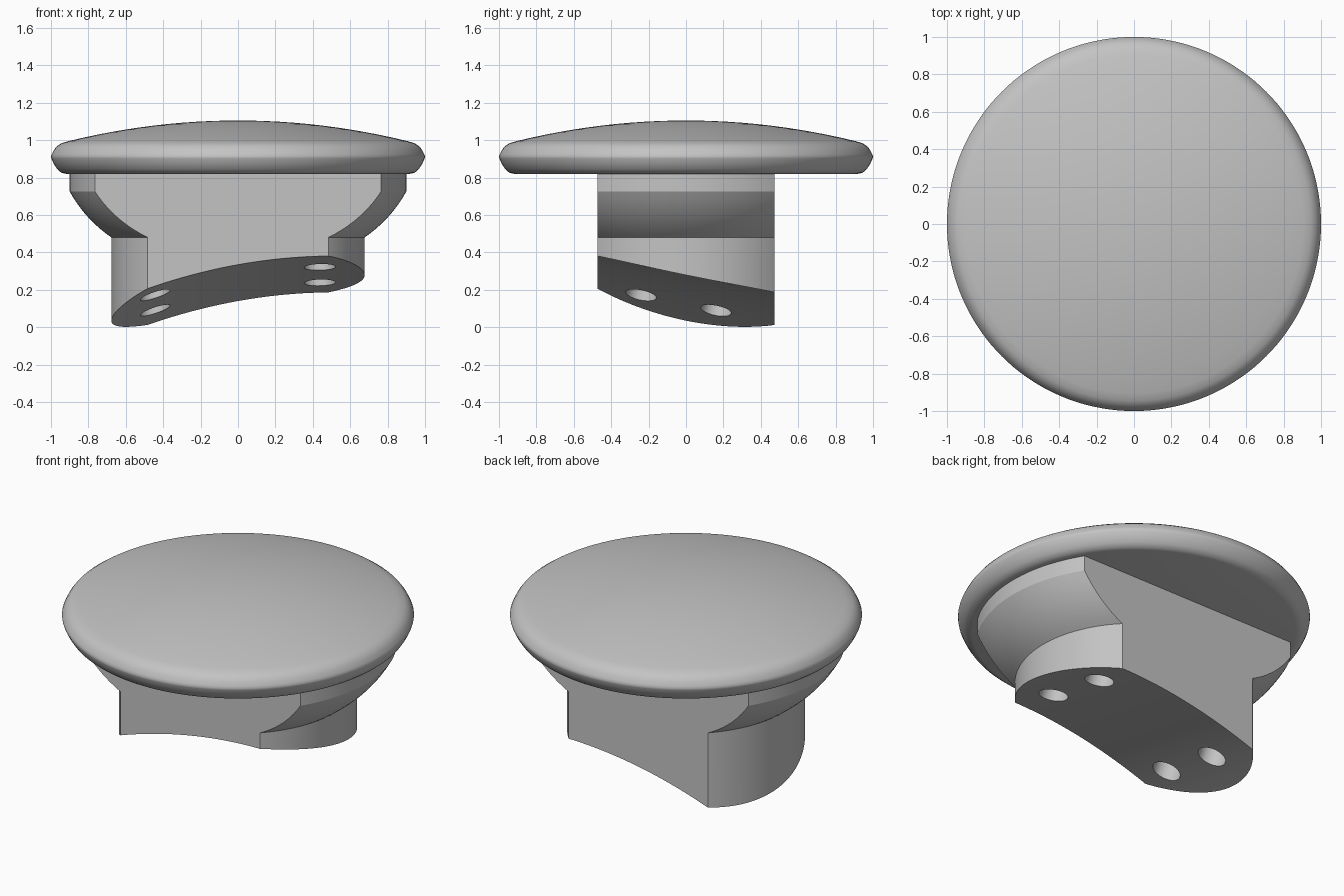
import bpy, bmesh, math
from mathutils import Vector

if "Cube" in bpy.data.objects:
    bpy.data.objects.remove(bpy.data.objects["Cube"])

grey = bpy.data.materials.new("plain grey")
grey.diffuse_color = (0.55, 0.55, 0.55, 1)
grey.use_nodes = True
grey.node_tree.nodes["Principled BSDF"].inputs["Base Color"].default_value = grey.diffuse_color


def make(name, bm):
    bmesh.ops.recalc_face_normals(bm, faces=bm.faces)
    me = bpy.data.meshes.new(name)
    bm.to_mesh(me)
    bm.free()
    me.materials.append(grey)
    ob = bpy.data.objects.new(name, me)
    bpy.context.collection.objects.link(ob)
    return ob


def lathe(name, profile, segs=144):
    """Closed solid of revolution; profile ends are on the axis (r = 0)."""
    bm = bmesh.new()
    rings = []
    for r, z in profile:
        n = 1 if r == 0 else segs
        rings.append([bm.verts.new((r * math.cos(2 * math.pi * i / segs),
                                    r * math.sin(2 * math.pi * i / segs), z))
                      for i in range(n)])
    for a, b in zip(rings, rings[1:]):
        for i in range(segs):
            j = (i + 1) % segs
            q = [a[i % len(a)], a[j % len(a)], b[j % len(b)], b[i % len(b)]]
            bm.faces.new(list(dict.fromkeys(q)))
    return make(name, bm)


def activate(ob):
    bpy.ops.object.select_all(action='DESELECT')
    ob.select_set(True)
    bpy.context.view_layer.objects.active = ob


def cut(ob, cutter):
    mod = ob.modifiers.new("cut", 'BOOLEAN')
    mod.operation = 'DIFFERENCE'
    mod.solver = 'EXACT'
    mod.object = cutter
    activate(ob)
    bpy.ops.object.modifier_apply(modifier=mod.name)
    bpy.data.objects.remove(cutter)


def smooth(ob, deg):
    activate(ob)
    bpy.ops.object.shade_smooth_by_angle(angle=math.radians(deg))


# Domed round cap with a softly rounded rim
rim = [(0.92, 0.82), (0.945, 0.826), (0.967, 0.845), (0.985, 0.873), (0.998, 0.902),
       (1.0, 0.913), (0.995, 0.926), (0.985, 0.946), (0.97, 0.966), (0.945, 0.983)]
dome = [(0.905 * (1 - i / 12), 1.105 - 0.11 * (1 - i / 12) ** 2) for i in range(12)]
cap = lathe("cap", [(0, 0.82)] + rim + dome + [(0, 1.105)])
smooth(cap, 40)

# Stem: turned body with a flared shoulder
A, C, B = Vector((0.677, 0.48)), Vector((0.8165, 0.5757)), Vector((0.9, 0.725))
flare = [tuple((1 - t) ** 2 * A + 2 * t * (1 - t) * C + t * t * B)
         for t in [i / 10 for i in range(11)]]
stem = lathe("stem", [(0, -0.3), (0.677, -0.3)] + flare + [(0.9, 0.83), (0, 0.83)])

# Flat front and back sides
bm = bmesh.new()
bm.from_mesh(stem.data)
for s in (1, -1):
    g = bm.verts[:] + bm.edges[:] + bm.faces[:]
    r = bmesh.ops.bisect_plane(bm, geom=g, plane_co=(0, s * 0.474, 0),
                               plane_no=(0, s, 0), clear_outer=True)
    edges = [e for e in r["geom_cut"] if isinstance(e, bmesh.types.BMEdge)]
    bmesh.ops.contextual_create(bm, geom=edges)
bmesh.ops.recalc_face_normals(bm, faces=bm.faces)
bm.to_mesh(stem.data)
bm.free()


# Sloping, hollow-curved underside
def under(x, y):
    return 0.237 + 0.18 * x - 0.205 * y - 0.175 * x * x


bm = bmesh.new()
N = 32
rows = []
for i in range(N + 1):
    x = -0.8 + 1.6 * i / N
    rows.append([bm.verts.new(p) for p in
                 ((x, -0.7, -0.6), (x, 0.7, -0.6), (x, 0.7, under(x, 0.7)),
                  (x, -0.7, under(x, -0.7)))])
for a, b in zip(rows, rows[1:]):
    for k in range(4):
        bm.faces.new((a[k], a[(k + 1) % 4], b[(k + 1) % 4], b[k]))
bm.faces.new(rows[0])
bm.faces.new(rows[-1])
cut(stem, make("underside_cutter", bm))

# Four blind screw holes, square to the sloping underside
axis = Vector((-0.18, 0.205, 1)).normalized()
for x, y in ((-0.443, -0.24), (-0.443, 0.16), (0.438, -0.19), (0.438, 0.215)):
    bm = bmesh.new()
    bmesh.ops.create_cone(bm, cap_ends=True, segments=40, radius1=0.083,
                          radius2=0.083, depth=0.6)
    hole = make("hole_cutter", bm)
    hole.rotation_mode = 'QUATERNION'
    hole.rotation_quaternion = axis.to_track_quat('Z', 'Y')
    hole.location = Vector((x, y, under(x, y))) + axis * 0.08
    bpy.context.view_layer.update()
    cut(stem, hole)
smooth(stem, 25)
